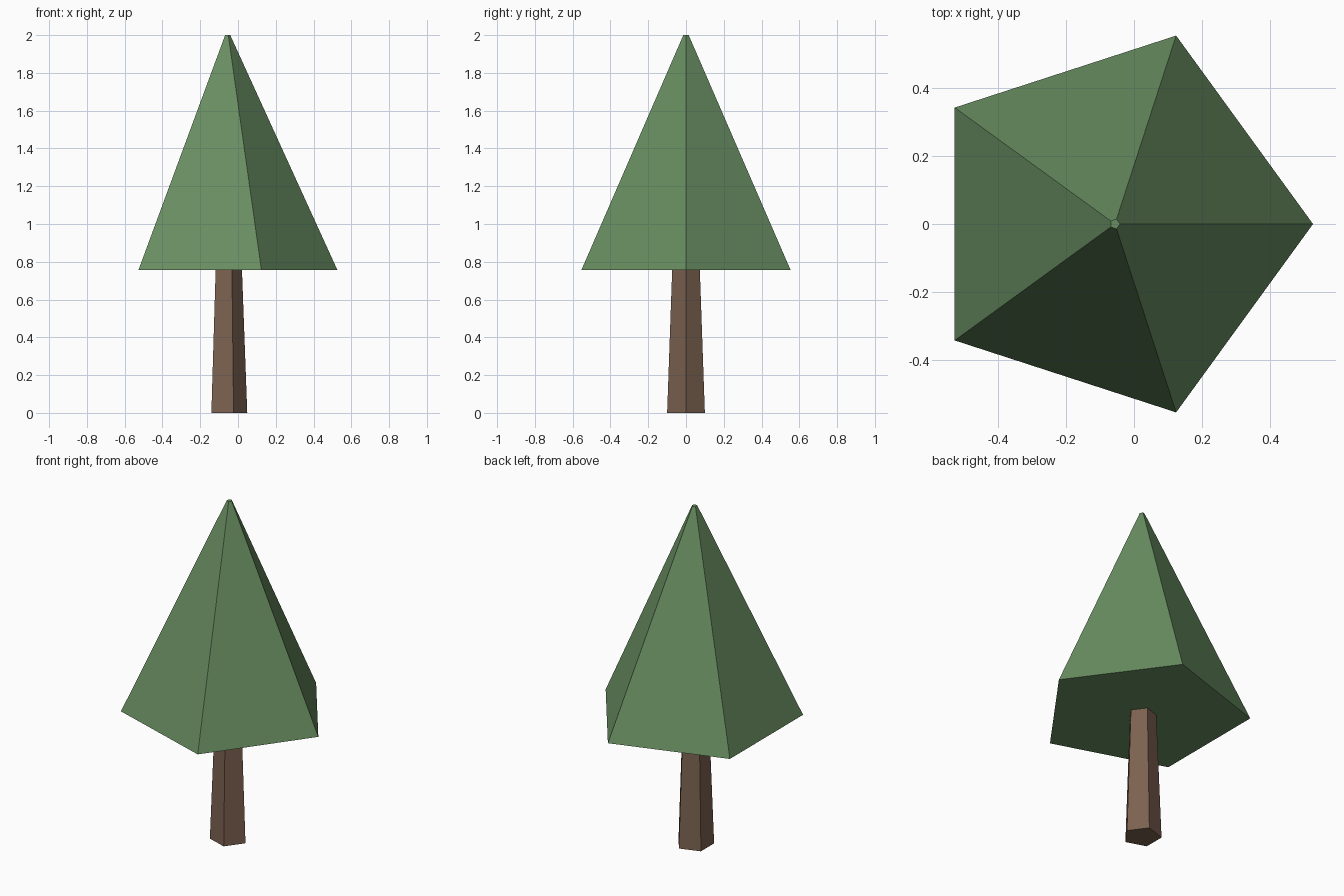
import bpy
import bmesh
from math import cos, sin, tau

if "Cube" in bpy.data.objects:
    bpy.data.objects.remove(bpy.data.objects["Cube"])

SIDES = 5
AXIS_X = -0.056  # the pentagon's centre, so its bounds are centred on x = 0


def material(name, rgb):
    mat = bpy.data.materials.new(name)
    mat.diffuse_color = (*rgb, 1.0)
    mat.use_nodes = True
    mat.node_tree.nodes["Principled BSDF"].inputs["Base Color"].default_value = mat.diffuse_color
    return mat


def tapered_prism(name, z0, r0, z1, r1, mat):
    """Closed, flat-shaded five-sided frustum with a corner facing +x."""
    bm = bmesh.new()
    rings = [[bm.verts.new((AXIS_X + r * cos(tau * i / SIDES),
                            r * sin(tau * i / SIDES), z))
              for i in range(SIDES)] for z, r in ((z0, r0), (z1, r1))]
    low, high = rings
    bm.faces.new(low[::-1])
    bm.faces.new(high)
    for i in range(SIDES):
        j = (i + 1) % SIDES
        bm.faces.new((low[i], low[j], high[j], high[i]))
    mesh = bpy.data.meshes.new(name)
    bm.to_mesh(mesh)
    bm.free()
    mesh.materials.append(mat)
    obj = bpy.data.objects.new(name, mesh)
    bpy.context.collection.objects.link(obj)
    return obj


# Trunk, narrowing up to the underside of the foliage
tapered_prism("trunk", 0.0, 0.105, 0.757, 0.077,
              material("bark", (0.20, 0.12, 0.08)))

# Foliage, tapering to a tiny blunt tip
tapered_prism("foliage", 0.757, 0.582, 2.0, 0.015,
              material("leaves", (0.14, 0.27, 0.12)))
